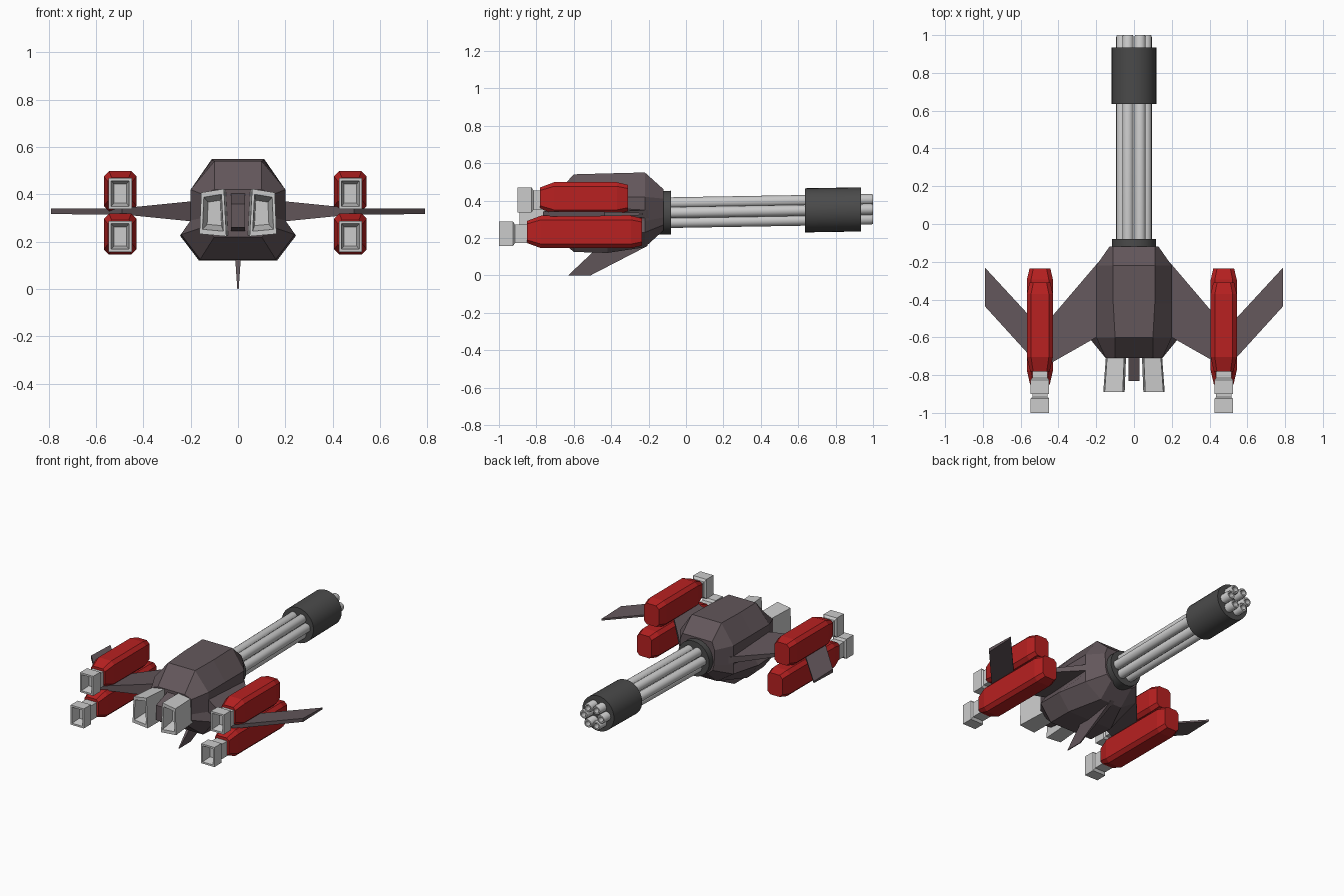
import bpy, bmesh
from math import sin, cos, tau

if "Cube" in bpy.data.objects:
    bpy.data.objects.remove(bpy.data.objects["Cube"])


def material(name, rgb):
    m = bpy.data.materials.new(name)
    m.diffuse_color = (*rgb, 1)
    m.use_nodes = True
    m.node_tree.nodes["Principled BSDF"].inputs["Base Color"].default_value = m.diffuse_color
    return m


HULL = material("hull_paint", (0.125, 0.095, 0.105))
RED = material("red_paint", (0.48, 0.015, 0.015))
DARK = material("dark_metal", (0.07, 0.07, 0.07))


def loft(name, rings, mat=None, smooth=False):
    """Skin a list of equal-length point rings and cap both ends."""
    bm = bmesh.new()
    vs = [[bm.verts.new(p) for p in r] for r in rings]
    n = len(rings[0])
    for a, b in zip(vs, vs[1:]):
        for i in range(n):
            j = (i + 1) % n
            bm.faces.new((a[i], a[j], b[j], b[i]))
    bm.faces.new(vs[0])
    bm.faces.new(vs[-1])
    bmesh.ops.recalc_face_normals(bm, faces=bm.faces)
    me = bpy.data.meshes.new(name)
    bm.to_mesh(me)
    bm.free()
    ob = bpy.data.objects.new(name, me)
    bpy.context.collection.objects.link(ob)
    if mat:
        me.materials.append(mat)
    if smooth:
        bpy.ops.object.select_all(action='DESELECT')
        ob.select_set(True)
        bpy.context.view_layer.objects.active = ob
        bpy.ops.object.shade_smooth_by_angle()
    return ob


def rect(cx, cz, hx, hz, y):
    return [(cx + sx * hx, y, cz + sz * hz)
            for sx, sz in ((-1, -1), (1, -1), (1, 1), (-1, 1))]


def octagon(cx, cz, hx, hz, c, y):
    """Rectangle with cut corners."""
    pts = [(hx, hz - c), (hx - c, hz), (c - hx, hz), (-hx, hz - c),
           (-hx, c - hz), (c - hx, -hz), (hx - c, -hz), (hx, c - hz)]
    return [(cx + x, y, cz + z) for x, z in pts]


def circle(y, r, n, dx=0, dz=0):
    """Circle about the slightly raised gun axis."""
    z = 0.335 + 0.017 * (y + 0.1)
    return [(dx + r * cos(tau * i / n), y, z + dz + r * sin(tau * i / n)) for i in range(n)]


# Faceted hull: half sections from roof to belly, mirrored across x
sections = [
    (-0.12, [(.11, .46), (.13, .41), (.125, .31), (.115, .27), (.08, .24)]),
    (-0.22, [(.11, .55), (.20, .42), (.20, .29), (.20, .23), (.08, .15)]),
    (-0.42, [(.11, .545), (.20, .42), (.20, .29), (.245, .225), (.165, .12)]),
    (-0.60, [(.10, .54), (.20, .42), (.20, .29), (.24, .23), (.16, .125)]),
    (-0.71, [(.10, .42), (.15, .40), (.15, .30), (.15, .26), (.10, .22)]),
]
loft("hull", [[(x, y, z) for x, z in half] + [(-x, y, z) for x, z in reversed(half)]
              for y, half in sections], HULL)

# Tail block between the engines, and belly fin
loft("tail_block", [rect(0, .33, .03, .09, -.66), rect(0, .31, .03, .05, -.83)], HULL)
loft("belly_fin", [
    [(-w, a, za), (w, a, za), (w, b, zb), (-w, b, zb)]
    for w, a, za, b, zb in ((.014, -.46, .16, -.20, .16), (.003, -.63, 0, -.51, 0))], HULL)

# Rotary gun: collar, six hollow barrels, muzzle clamp
loft("gun_collar", [circle(-.20, .117, 32), circle(-.08, .117, 32)], DARK, True)
loft("muzzle_clamp", [circle(.635, .118, 32), circle(.935, .118, 32)], DARK, True)
for k in range(6):
    d = (.064 * cos(tau * k / 6), .06 * sin(tau * k / 6))
    loft(f"barrel_{k + 1}", [circle(-.12, .03, 16, *d), circle(.99, .03, 16, *d),
                             circle(1.0, .026, 16, *d), circle(1.0, .017, 16, *d),
                             circle(.96, .017, 16, *d)], None, True)

# name, centre z, half height, rear y, front y, nozzle rear y
pods = (("upper", .413, .085, -.78, -.31, -.90), ("lower", .232, .087, -.85, -.235, -1.0))

for side, s, px in (("left", -1, -.498), ("right", 1, .475)):
    # Swept wing that kinks forward outside the pods
    wing = []
    for x, rear, front, z, h in ((.14, -.565, -.15, .328, .05), (.20, -.60, -.215, .328, .042),
                                 (.49, -.765, -.555, .328, .013), (.79, -.435, -.23, .328, .012)):
        wing.append([(s * x, rear, z - h), (s * x, front, z - h * .5),
                     (s * x, front, z + h * .5), (s * x, rear, z + h)])
    loft(f"{side}_wing", wing, HULL)

    # Main engine, splayed slightly outward with a hollow nozzle
    corners = [(.155, .235), (.045, .225), (.055, .42), (.148, .405)]

    def ring(y, k, shift):
        return [(s * (.1 + shift + (x - .1) * k), y, .32 + (z - .32) * k) for x, z in corners]
    loft(f"{side}_engine", [ring(-.64, .95, -.008), ring(-.89, 1.03, .006),
                            ring(-.89, .8, .006), ring(-.80, .55, 0)])

    for level, z, h, y0, y1, yn in pods:
        # Chamfered pod
        loft(f"{side}_{level}_pod", [
            octagon(px, z, .052, h - .028, .016, y0),
            octagon(px, z, .069, h, .022, y0 + .075),
            octagon(px, z, .069, h, .022, y1 - .06),
            octagon(px, z, .055, h - .014, .02, y1)], RED)
        # Stepped hollow nozzle
        loft(f"{side}_{level}_nozzle", [
            rect(px, z - .01, .04, .05, y0 + .03), rect(px, z - .01, .04, .05, yn + .085),
            rect(px, z - .01, .049, .066, yn + .075), rect(px, z - .01, .049, .066, yn),
            rect(px, z - .01, .038, .054, yn), rect(px, z - .01, .026, .04, yn + .06)])
